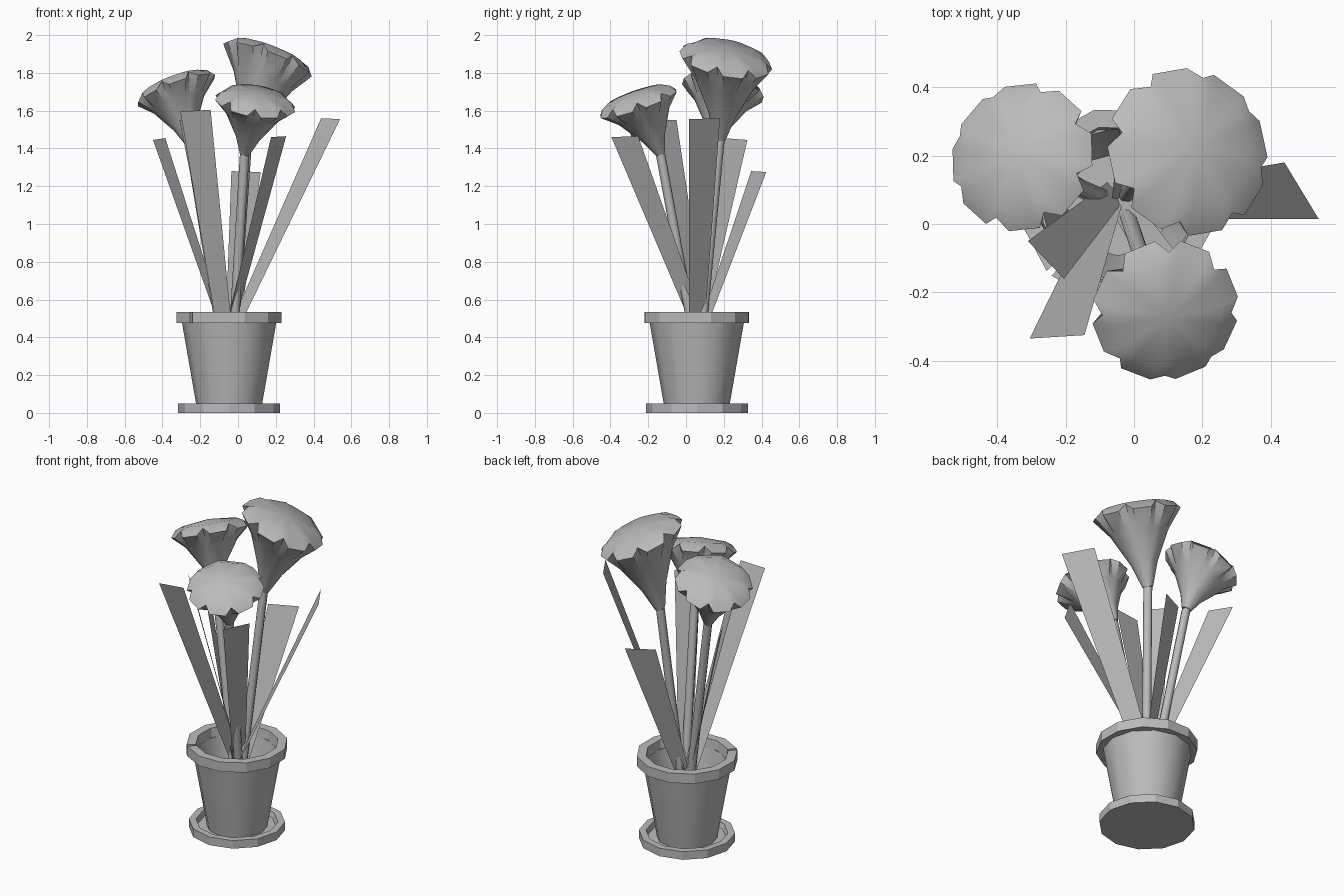
import bpy, bmesh, math
from mathutils import Vector

cube = bpy.data.objects.get("Cube")
if cube:
    bpy.data.objects.remove(cube, do_unlink=True)

grey = bpy.data.materials.new("plain_grey")
grey.use_nodes = True
colour = (0.5, 0.5, 0.5, 1)
grey.diffuse_color = colour
grey.node_tree.nodes["Principled BSDF"].inputs["Base Color"].default_value = colour

POT = Vector((-0.047, 0.057, 0))
SIDES = 12


def finish(name, bm, angle=35, recalc=True):
    bmesh.ops.remove_doubles(bm, verts=bm.verts, dist=0.0005)
    if recalc:
        bmesh.ops.recalc_face_normals(bm, faces=bm.faces)
    mesh = bpy.data.meshes.new(name)
    bm.to_mesh(mesh)
    bm.free()
    mesh.materials.append(grey)
    obj = bpy.data.objects.new(name, mesh)
    bpy.context.collection.objects.link(obj)
    bpy.ops.object.select_all(action='DESELECT')
    obj.select_set(True)
    bpy.context.view_layer.objects.active = obj
    bpy.ops.object.shade_smooth_by_angle(angle=math.radians(angle))
    return obj


def bridge(bm, a, b):
    """Join two closed rings of vertices with quads."""
    n = len(a)
    for i in range(n):
        j = (i + 1) % n
        bm.faces.new((a[i], a[j], b[j], b[i]))


def lathe(name, profile, angle=35):
    """Turn an open profile that starts and ends on the axis."""
    bm = bmesh.new()
    rings = []
    for r, z in profile:
        ring = []
        for i in range(SIDES):
            a = math.tau * i / SIDES
            ring.append(bm.verts.new(POT + Vector((r * math.cos(a), r * math.sin(a), z))))
        rings.append(ring)
    for a, b in zip(rings, rings[1:]):
        bridge(bm, a, b)
    bm.faces.new(rings[0])
    bm.faces.new(rings[-1])
    return finish(name, bm, angle)


# Saucer and hollow pot
lathe("saucer", [(0.27, 0), (0.27, 0.05), (0.23, 0.05), (0.22, 0.02)], 25)
lathe("pot_body", [(0.17, 0.02), (0.25, 0.48), (0.225, 0.48), (0.15, 0.06)])

# Pot rim: a band with a narrow seam at the front right
bm = bmesh.new()
section = [(0.285, 0.475), (0.285, 0.535), (0.232, 0.535), (0.225, 0.475)]
start = math.radians(227)
sweep = math.radians(356)
rings = []
for i in range(SIDES + 1):
    a = start + sweep * i / SIDES
    rings.append([bm.verts.new(POT + Vector((r * math.cos(a), r * math.sin(a), z)))
                  for r, z in section])
for a, b in zip(rings, rings[1:]):
    bridge(bm, a, b)
bm.faces.new(rings[0])
bm.faces.new(rings[-1])
finish("pot_rim", bm, 20)


# Leaves: flat blades, given by two tip corners, a foot at the pot mouth
def leaf(name, tip_a, tip_b, foot):
    a, b, f = Vector(tip_a), Vector(tip_b), Vector((*foot, 0.54))
    half = (a - b) * 0.27
    corners = [(a, f + half), (b, f - half)]
    bm = bmesh.new()
    tips = [bm.verts.new(top) for top, low in corners]
    lows = [bm.verts.new(low - (top - low) * 0.15) for top, low in corners]
    bm.faces.new((tips[0], tips[1], lows[1], lows[0]))
    finish(name, bm, recalc=False)


leaf("leaf_right_back", (-0.45, 0.325, 1.445), (-0.385, 0.19, 1.455), (-0.11, 0.08))
leaf("leaf_right_front", (-0.305, -0.335, 1.595), (-0.145, -0.325, 1.605), (-0.085, 0.03))
leaf("leaf_right_side", (-0.31, -0.05, 1.55), (-0.205, -0.16, 1.55), (-0.08, 0.07))
leaf("leaf_back", (-0.035, 0.345, 1.28), (0.12, 0.425, 1.275), (-0.02, 0.12))
leaf("leaf_left_front", (0.175, -0.395, 1.46), (0.255, -0.253, 1.465), (-0.02, 0.035))
leaf("leaf_left_side", (0.44, 0.18, 1.56), (0.54, 0.015, 1.555), (0.02, 0.06))


# Flowers: a thin stem, a flared trumpet and a domed, notched cap
def flower(name, foot, neck, centre, normal, radius, petals=8, spin=0.0):
    foot, neck, centre = Vector(foot), Vector(neck), Vector(centre)
    turn = Vector(normal).normalized().to_track_quat('Z', 'Y')
    n = petals * 3

    bm = bmesh.new()
    ends = []
    for p in (foot, neck):
        ends.append([bm.verts.new(p + Vector((math.cos(a), math.sin(a), 0)) * 0.025)
                     for a in (math.tau * i / 8 for i in range(8))])
    bridge(bm, *ends)
    for ring in ends:
        bm.faces.new(ring)
    finish(name + "_stem", bm, 60)

    def ring(bm, mid, r, z=0.0, notched=False):
        verts = []
        for i in range(n):
            petal, part = divmod(i, 3)
            a = spin + math.tau * (petal + (0, 0.22, 0.78)[part]) / petals
            rr, zz = r, z
            if notched and part == 0:
                rr, zz = r * 0.88, z + 0.035
            verts.append(bm.verts.new(
                mid + turn @ Vector((rr * math.cos(a), rr * math.sin(a), zz))))
        return verts

    bm = bmesh.new()
    rings = [ring(bm, neck.lerp(centre, t), radius * s)
             for t, s in ((0, 0.12), (0.3, 0.3), (0.7, 0.66))]
    rings.append(ring(bm, centre, radius, -0.025, True))
    rings.append(ring(bm, centre, radius * 0.72, 0.025))
    for a, b in zip(rings, rings[1:]):
        bridge(bm, a, b)
    top = bm.verts.new(centre + turn @ Vector((0, 0, 0.045)))
    for i in range(n):
        bm.faces.new((rings[-1][i], rings[-1][(i + 1) % n], top))
    bm.faces.new(rings[0])
    finish(name + "_bloom", bm, 40)


flower("right_flower", (-0.07, 0.07, 0.3), (-0.255, 0.15, 1.43),
       (-0.335, 0.2, 1.73), (-0.38, 0.22, 1), 0.222, spin=0.2)
flower("front_flower", (-0.03, 0.06, 0.3), (0.035, -0.135, 1.37),
       (0.095, -0.26, 1.66), (0.16, -0.35, 1), 0.217, spin=0.35)
flower("left_flower", (-0.03, 0.07, 0.3), (0.05, 0.18, 1.45),
       (0.165, 0.215, 1.89), (0.38, 0.2, 1), 0.25, spin=0.1)
